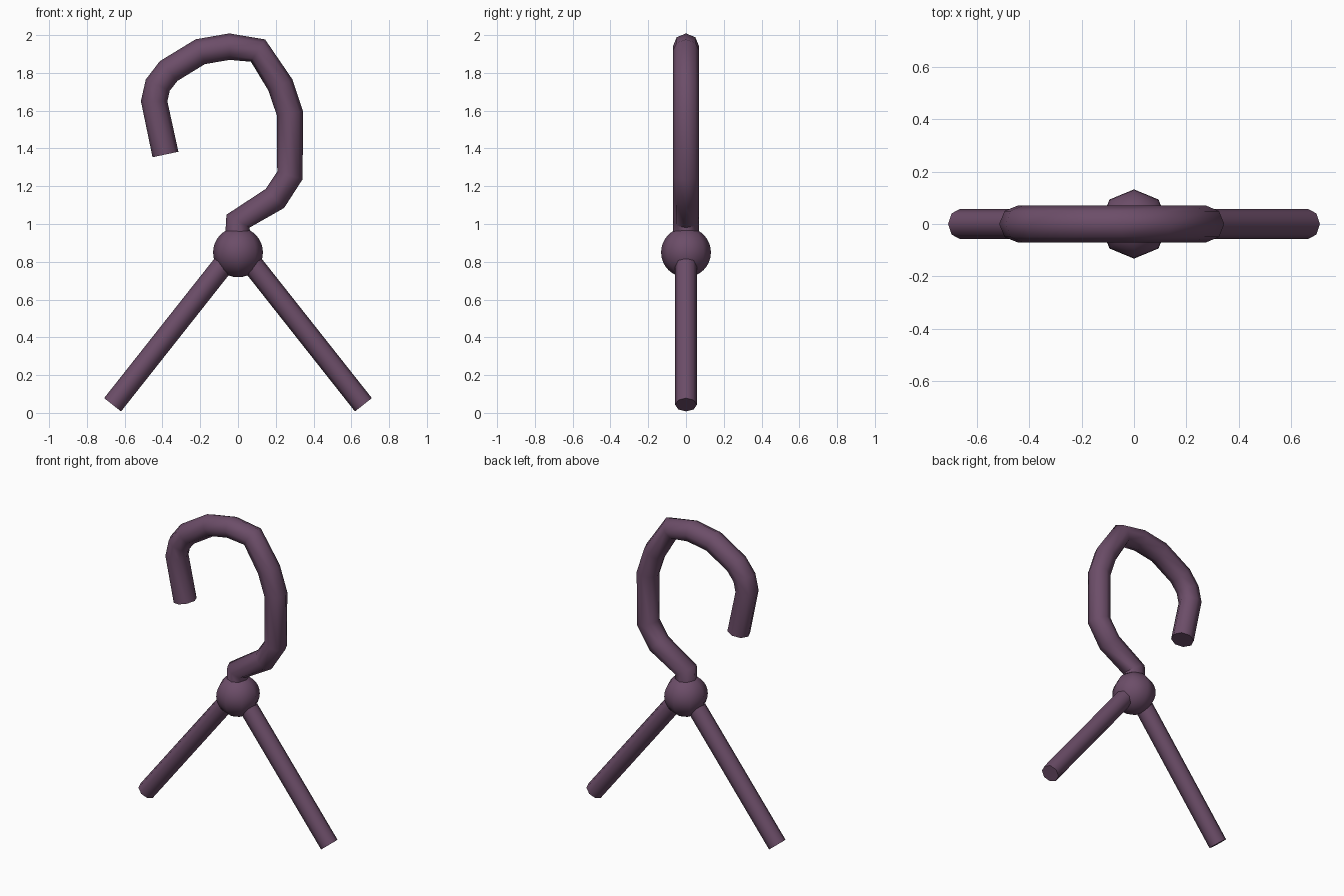
import bpy

if "Cube" in bpy.data.objects:
    bpy.data.objects.remove(bpy.data.objects["Cube"])

mat = bpy.data.materials.new("dark_plum")
mat.diffuse_color = (0.15, 0.075, 0.14, 1)
mat.use_nodes = True
mat.node_tree.nodes["Principled BSDF"].inputs["Base Color"].default_value = mat.diffuse_color


def finish(obj, name):
    obj.name = name
    obj.data.materials.append(mat)
    bpy.ops.object.shade_smooth_by_angle(angle=0.9)


def tube(name, path, radius):
    """Eight-sided capped tube along points (x, z) in the front plane."""
    curve = bpy.data.curves.new(name, 'CURVE')
    curve.dimensions = '3D'
    curve.bevel_depth = radius
    curve.bevel_resolution = 2
    curve.use_fill_caps = True
    spline = curve.splines.new('POLY')
    spline.points.add(len(path) - 1)
    for point, (x, z) in zip(spline.points, path):
        point.co = (x, 0, z, 1)
    obj = bpy.data.objects.new(name, curve)
    bpy.context.collection.objects.link(obj)
    bpy.ops.object.select_all(action='DESELECT')
    obj.select_set(True)
    bpy.context.view_layer.objects.active = obj
    bpy.ops.object.convert(target='MESH')
    finish(bpy.context.object, name)


# Curled hook rising from the ball
tube("hook", [(0, 0.9), (0, 1.015), (0.195, 1.135), (0.275, 1.257),
              (0.275, 1.585), (0.225, 1.735), (0.106, 1.918),
              (-0.045, 1.939), (-0.2, 1.912), (-0.367, 1.81),
              (-0.425, 1.735), (-0.444, 1.65), (-0.384, 1.368)], 0.07)

# Two splayed legs
for side, label in ((-1, "left_leg"), (1, "right_leg")):
    tube(label, [(side * 0.08, 0.782), (side * 0.664, 0.043)], 0.057)

# Ball joint, eight segments around
bpy.ops.mesh.primitive_uv_sphere_add(segments=8, ring_count=16, radius=0.132,
                                     location=(0, 0, 0.85))
finish(bpy.context.object, "ball_joint")
